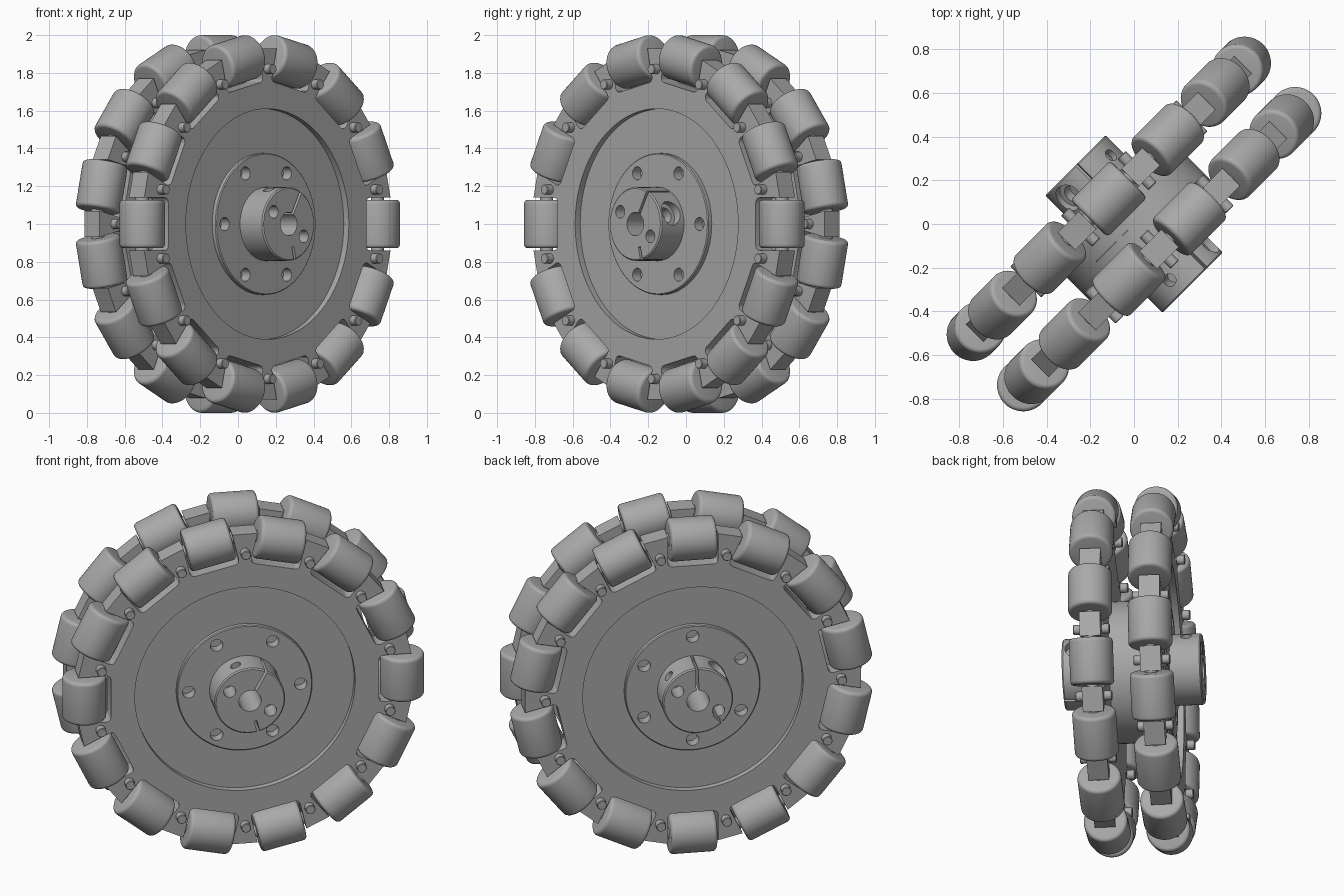
import bpy, bmesh
from math import sin, cos, pi, radians
from mathutils import Matrix, Vector

if "Cube" in bpy.data.objects:
    bpy.data.objects.remove(bpy.data.objects["Cube"])

grey = bpy.data.materials.new("grey_metal")
grey.use_nodes = True
COLOR = (0.4, 0.4, 0.4, 1)
grey.diffuse_color = COLOR
grey.node_tree.nodes["Principled BSDF"].inputs["Base Color"].default_value = COLOR

# Wheel frame: local x across the wheel, local y up, local z along the axle
S = 0.5 ** 0.5
WHEEL = Matrix(((S, 0, S, 0), (S, 0, -S, 0), (0, 1, 0, 1), (0, 0, 0, 1)))
COUNT = 14
STEP = 2 * pi / COUNT
ROW = 0.163          # distance of each row from the middle
HALF = 0.057         # half thickness of a plate


def spin_z(a):
    return Matrix.Rotation(a, 4, 'Z')


def shift(x, y, z):
    return Matrix.Translation((x, y, z))


def finish(bm, name):
    bmesh.ops.recalc_face_normals(bm, faces=bm.faces)
    mesh = bpy.data.meshes.new(name)
    bm.to_mesh(mesh)
    bm.free()
    mesh.materials.append(grey)
    return mesh


def place(name, mesh, matrix):
    ob = bpy.data.objects.new(name, mesh)
    bpy.context.collection.objects.link(ob)
    ob.matrix_world = WHEEL @ matrix
    return ob


def lathe(name, profile, closed=False, steps=64):
    """Turn (radius, height) points round the local z axis."""
    bm = bmesh.new()
    vs = [bm.verts.new((r, 0, h)) for r, h in profile]
    es = [bm.edges.new(p) for p in zip(vs, vs[1:])]
    if closed:
        es.append(bm.edges.new((vs[-1], vs[0])))
    bmesh.ops.spin(bm, geom=vs + es, cent=(0, 0, 0), axis=(0, 0, 1),
                   angle=2 * pi, steps=steps)
    bmesh.ops.remove_doubles(bm, verts=bm.verts, dist=1e-5)
    return finish(bm, name)


def rod(bm, r, depth, matrix, seg=24):
    bmesh.ops.create_cone(bm, cap_ends=True, segments=seg, radius1=r,
                          radius2=r, depth=depth, matrix=matrix)


def cut(target, bm):
    """Subtract the solids in bm, given in the target's own frame."""
    cutter = bpy.data.objects.new("cutter", finish(bm, "cutter"))
    bpy.context.collection.objects.link(cutter)
    cutter.matrix_world = target.matrix_world
    cutter.hide_render = True
    mod = target.modifiers.new("cut", 'BOOLEAN')
    mod.operation, mod.solver, mod.object = 'DIFFERENCE', 'EXACT', cutter
    bpy.context.view_layer.objects.active = target
    bpy.context.view_layer.update()
    bpy.ops.object.modifier_apply(modifier=mod.name)
    bpy.data.objects.remove(cutter)


# Plate: a spoked outline with one rounded pocket per roller
def plate_mesh():
    side, floor, fillet = 0.139, 0.742, 0.025
    corner = [(floor + fillet * (1 - sin(a)), side - fillet * (1 - cos(a)))
              for a in (0, pi / 6, pi / 3, pi / 2)]
    half = [(0.922, side)] + corner
    pocket = [(h, -t) for h, t in half] + half[::-1]
    bm = bmesh.new()
    ring = [bm.verts.new(spin_z(i * STEP) @ Vector((h, t, -HALF)))
            for i in range(COUNT) for h, t in pocket]
    face = bm.faces.new(ring)
    new = bmesh.ops.extrude_face_region(bm, geom=[face])["geom"]
    bmesh.ops.translate(bm, vec=(0, 0, 2 * HALF),
                        verts=[v for v in new if isinstance(v, bmesh.types.BMVert)])
    return finish(bm, "plate")


# Shared roller parts
edge = 0.02
arc = [radians(a) for a in (0, 22, 45, 68, 90)]
end = [(0.12 - edge * (1 - cos(a)), 0.128 - edge * (1 - sin(a))) for a in arc]
roller = lathe("roller", [(0, -0.128)] + [(r, -h) for r, h in end[::-1]]
               + end + [(0, 0.128)], steps=48)
axle = lathe("roller_axle", [(0, -0.16), (0.035, -0.16), (0.035, 0.16), (0, 0.16)],
             steps=20)
pin = lathe("cross_pin", [(0, -0.1), (0.024, -0.1), (0.027, -0.096), (0.027, 0.096),
                          (0.024, 0.1), (0, 0.1)], steps=20)
TANGENT = Matrix.Rotation(pi / 2, 4, 'X')
FLIP = Matrix.Rotation(pi, 4, 'Y')


# One collar and flange with its holes and clamp slits
def hub(name, matrix, turn):
    mesh = lathe(name, [(0.062, 0), (0.39, 0), (0.39, 0.106), (0.375, 0.112),
                        (0.375, 0.205), (0.37, 0.21), (0.195, 0.21), (0.195, 0.373),
                        (0.188, 0.38), (0.062, 0.38)], closed=True)
    ob = place(name, mesh, matrix)
    bm = bmesh.new()
    for i in range(6):
        rod(bm, 0.035, 0.1, spin_z(turn + i * pi / 3) @ shift(0.31, 0, 0.2))
    for a in (150, -30):
        rod(bm, 0.034, 0.2, spin_z(radians(a)) @ shift(0.13, 0, 0.36))
    cut(ob, bm)
    # Radial screw holes, the wide one stepped
    for a, r, x in ((18, 0.066, 0.21), (18, 0.042, 0.16), (110, 0.03, 0.17)):
        bm = bmesh.new()
        rod(bm, r, 0.12, spin_z(turn + radians(a)) @ shift(x, 0, 0.297)
            @ Matrix.Rotation(pi / 2, 4, 'Y'))
        cut(ob, bm)
    # Clamp slits: one from the bore outwards, one short
    for a, x, length in ((62, 0.13, 0.2), (-76, 0.18, 0.11)):
        bm = bmesh.new()
        bmesh.ops.create_cube(bm, size=1, matrix=spin_z(turn + radians(a))
                              @ shift(x, 0, 0.31) @ Matrix.Diagonal((length, 0.015, 0.19, 1)))
        cut(ob, bm)
    return ob


# Build both rows; the second is offset by half a step
for label, matrix, start, turn in (("front", Matrix(), 0, 0),
                                   ("back", FLIP, STEP / 2, pi / 6)):
    base = matrix @ shift(0, 0, ROW)
    plate = place(label + "_plate", plate_mesh(), base @ spin_z(start))
    for r, z in ((0.61, HALF + 0.062), (0.36, 0)):
        bm = bmesh.new()
        rod(bm, r, 0.2, shift(0, 0, z), 96)
        cut(plate, bm)
    hub(label + "_hub", matrix, turn)
    for i in range(COUNT):
        a = start + i * STEP
        seat = base @ spin_z(a) @ shift(0.88, 0, 0) @ TANGENT
        place(label + "_roller", roller, seat)
        place(label + "_roller_axle", axle, seat)
        place(label + "_cross_pin", pin,
              base @ spin_z(a + STEP / 2) @ shift(0.82, 0, 0))

# Smooth round surfaces, keep edges sharp
bpy.ops.object.select_all(action='DESELECT')
for ob in bpy.context.collection.objects:
    if ob.type == 'MESH' and ob.data.materials and ob.data.materials[0] == grey:
        ob.select_set(True)
        bpy.context.view_layer.objects.active = ob
bpy.ops.object.shade_smooth_by_angle(angle=radians(30))
